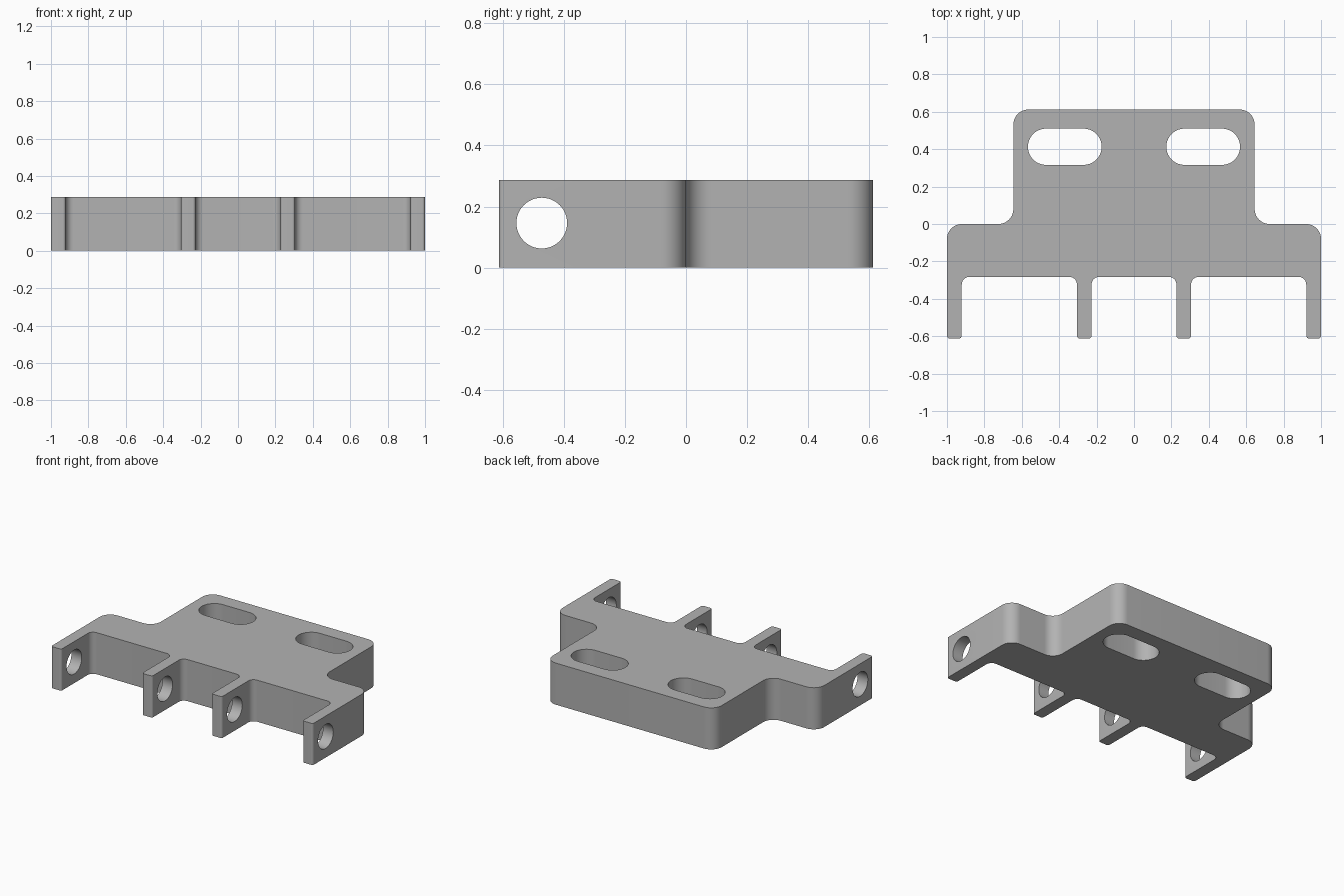
import bpy, bmesh
from math import pi, sin, cos
from mathutils import Vector, Matrix

if "Cube" in bpy.data.objects:
    bpy.data.objects.remove(bpy.data.objects["Cube"], do_unlink=True)

HEIGHT = 0.287

grey = bpy.data.materials.new("plain grey")
grey.use_nodes = True
colour = (0.45, 0.45, 0.45, 1)
grey.diffuse_color = colour
grey.node_tree.nodes["Principled BSDF"].inputs["Base Color"].default_value = colour


def rounded(corners, steps=10):
    """Round each (x, y, radius) right-angled corner of a closed outline."""
    pts = []
    for i, (x, y, r) in enumerate(corners):
        p = Vector((x, y))
        a = (Vector(corners[i - 1][:2]) - p).normalized()
        b = (Vector(corners[(i + 1) % len(corners)][:2]) - p).normalized()
        centre = p + (a + b) * r
        for k in range(steps + 1):
            # Quarter arc from the incoming edge to the outgoing edge
            t = pi / 2 * k / steps
            pts.append(centre - b * r * cos(t) - a * r * sin(t))
    return pts


def make_object(name, bm):
    bmesh.ops.recalc_face_normals(bm, faces=bm.faces)
    mesh = bpy.data.meshes.new(name)
    bm.to_mesh(mesh)
    bm.free()
    mesh.materials.append(grey)
    obj = bpy.data.objects.new(name, mesh)
    bpy.context.collection.objects.link(obj)
    return obj


def prism(name, outline, z0, z1):
    bm = bmesh.new()
    low = [bm.verts.new((p.x, p.y, z0)) for p in outline]
    high = [bm.verts.new((p.x, p.y, z1)) for p in outline]
    bm.faces.new(low)
    bm.faces.new(high)
    for i in range(len(low)):
        bm.faces.new((low[i - 1], low[i], high[i], high[i - 1]))
    return make_object(name, bm)


# Bracket plate with four hinge tabs: half outline, then mirrored
BIG, SMALL, TIP = 0.08, 0.04, 0.015
BACK, WEB, FRONT = 0.612, -0.283, -0.612
half = [(0.645, BACK, BIG), (0.645, 0, BIG), (1, 0, BIG),
        (1, FRONT, TIP), (0.921, FRONT, TIP), (0.921, WEB, SMALL),
        (0.305, WEB, SMALL), (0.305, FRONT, TIP),
        (0.227, FRONT, TIP), (0.227, WEB, SMALL)]
outline = half + [(-x, y, r) for x, y, r in reversed(half)]
bracket = prism("hinge_bracket", rounded(outline), 0, HEIGHT)

# Mounting slots
cutters = []
for side, name in ((1, "left"), (-1, "right")):
    cx, cy, hx, hy = side * 0.37, 0.413, 0.197, 0.097
    slot = [(cx + sx * hx, cy + sy * hy, hy - 0.0005)
            for sx, sy in ((-1, -1), (1, -1), (1, 1), (-1, 1))]
    cutters.append(prism(name + "_slot_cutter", rounded(slot), -0.1, HEIGHT + 0.1))

# Pin hole through all tabs
bm = bmesh.new()
bmesh.ops.create_cone(bm, cap_ends=True, segments=48, radius1=0.083, radius2=0.083, depth=2.4,
                      matrix=Matrix.Translation((0, -0.472, 0.146)) @ Matrix.Rotation(pi / 2, 4, "Y"))
cutters.append(make_object("pin_hole_cutter", bm))

# Cut the openings
bpy.ops.object.select_all(action="DESELECT")
bracket.select_set(True)
bpy.context.view_layer.objects.active = bracket
for cutter in cutters:
    cutter.hide_render = True
    mod = bracket.modifiers.new(cutter.name, "BOOLEAN")
    mod.operation = "DIFFERENCE"
    mod.solver = "EXACT"
    mod.object = cutter
    bpy.ops.object.modifier_apply(modifier=mod.name)
    bpy.data.objects.remove(cutter, do_unlink=True)

bpy.ops.object.shade_smooth_by_angle(angle=pi / 6)
